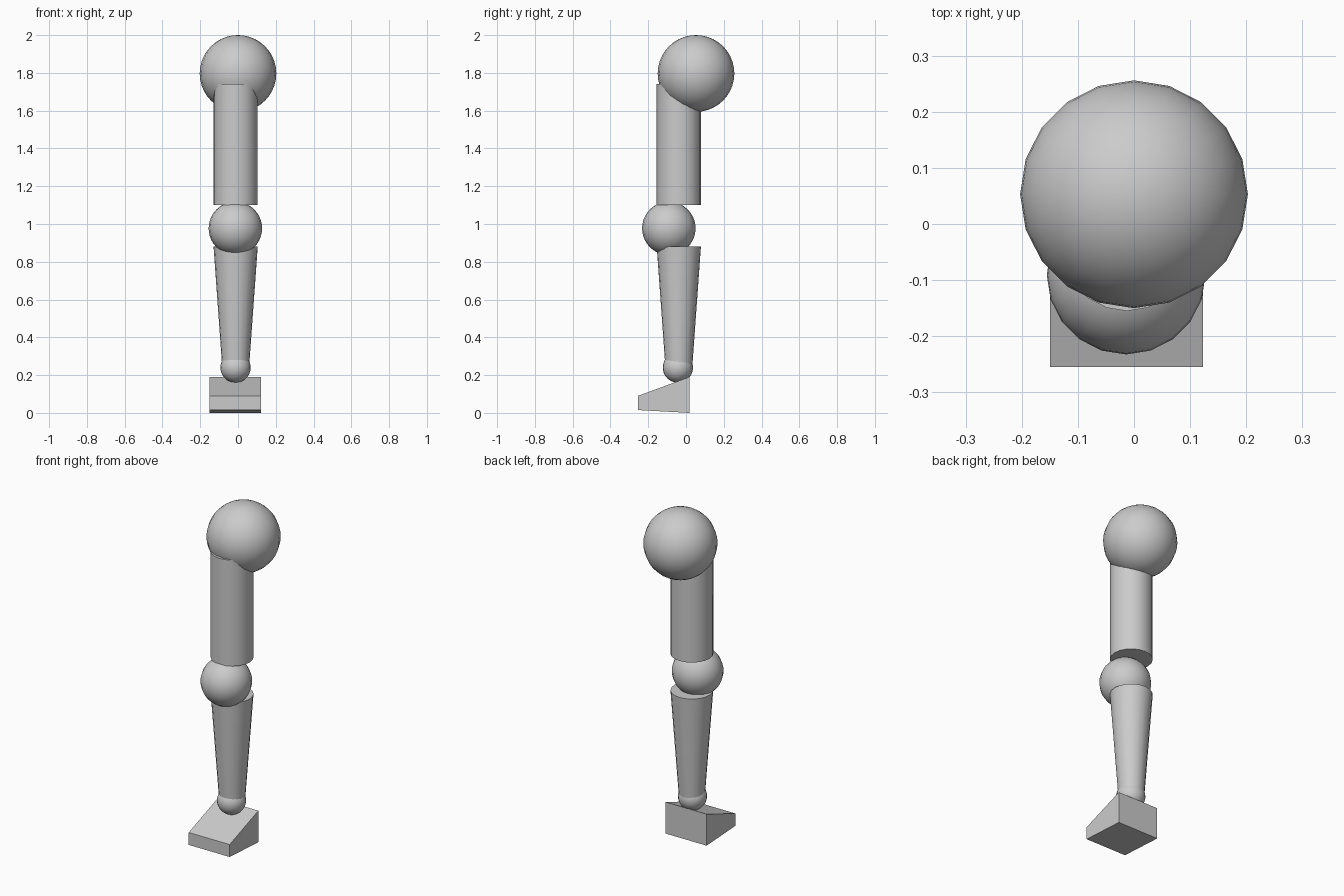
import bpy, bmesh
from mathutils import Matrix

if "Cube" in bpy.data.objects:
    bpy.data.objects.remove(bpy.data.objects["Cube"])

grey = bpy.data.materials.new("light grey")
grey.diffuse_color = (0.6, 0.6, 0.6, 1)
grey.use_nodes = True
grey.node_tree.nodes["Principled BSDF"].inputs["Base Color"].default_value = grey.diffuse_color
SIDES = 20


def finish(name, bm, loc=(0, 0, 0), smooth=True):
    """Turn a bmesh into a named grey object."""
    bmesh.ops.recalc_face_normals(bm, faces=bm.faces)
    mesh = bpy.data.meshes.new(name)
    bm.to_mesh(mesh)
    bm.free()
    mesh.materials.append(grey)
    obj = bpy.data.objects.new(name, mesh)
    obj.location = loc
    bpy.context.collection.objects.link(obj)
    if smooth:
        bpy.ops.object.select_all(action='DESELECT')
        obj.select_set(True)
        bpy.context.view_layer.objects.active = obj
        bpy.ops.object.shade_smooth_by_angle(angle=0.7)


def ball(name, loc, r):
    bm = bmesh.new()
    bmesh.ops.create_uvsphere(bm, u_segments=SIDES, v_segments=SIDES, radius=r)
    finish(name, bm, loc)


def limb(name, x, y, z0, z1, r0, r1):
    bm = bmesh.new()
    bmesh.ops.create_cone(bm, cap_ends=True, segments=SIDES, radius1=r0, radius2=r1,
                          depth=z1 - z0, matrix=Matrix.Translation((0, 0, (z1 - z0) / 2)))
    finish(name, bm, (x, y, z0))


# Joints
ball("hip_ball", (0, 0.053, 1.797), 0.203)
ball("knee_ball", (-0.014, -0.091, 0.977), 0.1415)
ball("ankle_ball", (-0.013, -0.043, 0.24), 0.08)

# Leg segments
limb("thigh", -0.0125, -0.038, 1.10, 1.74, 0.117, 0.117)
limb("shin", -0.0125, -0.038, 0.24, 0.88, 0.071, 0.117)

# Wedge foot: side profile extruded across x
profile = [(-0.255, 0.015), (0.018, 0.0), (0.018, 0.19), (-0.255, 0.09)]
bm = bmesh.new()
side = bm.faces.new([bm.verts.new((-0.15, y, z)) for y, z in profile])
ext = bmesh.ops.extrude_face_region(bm, geom=[side])
bmesh.ops.translate(bm, vec=(0.273, 0, 0),
                    verts=[g for g in ext["geom"] if isinstance(g, bmesh.types.BMVert)])
finish("foot", bm, smooth=False)
